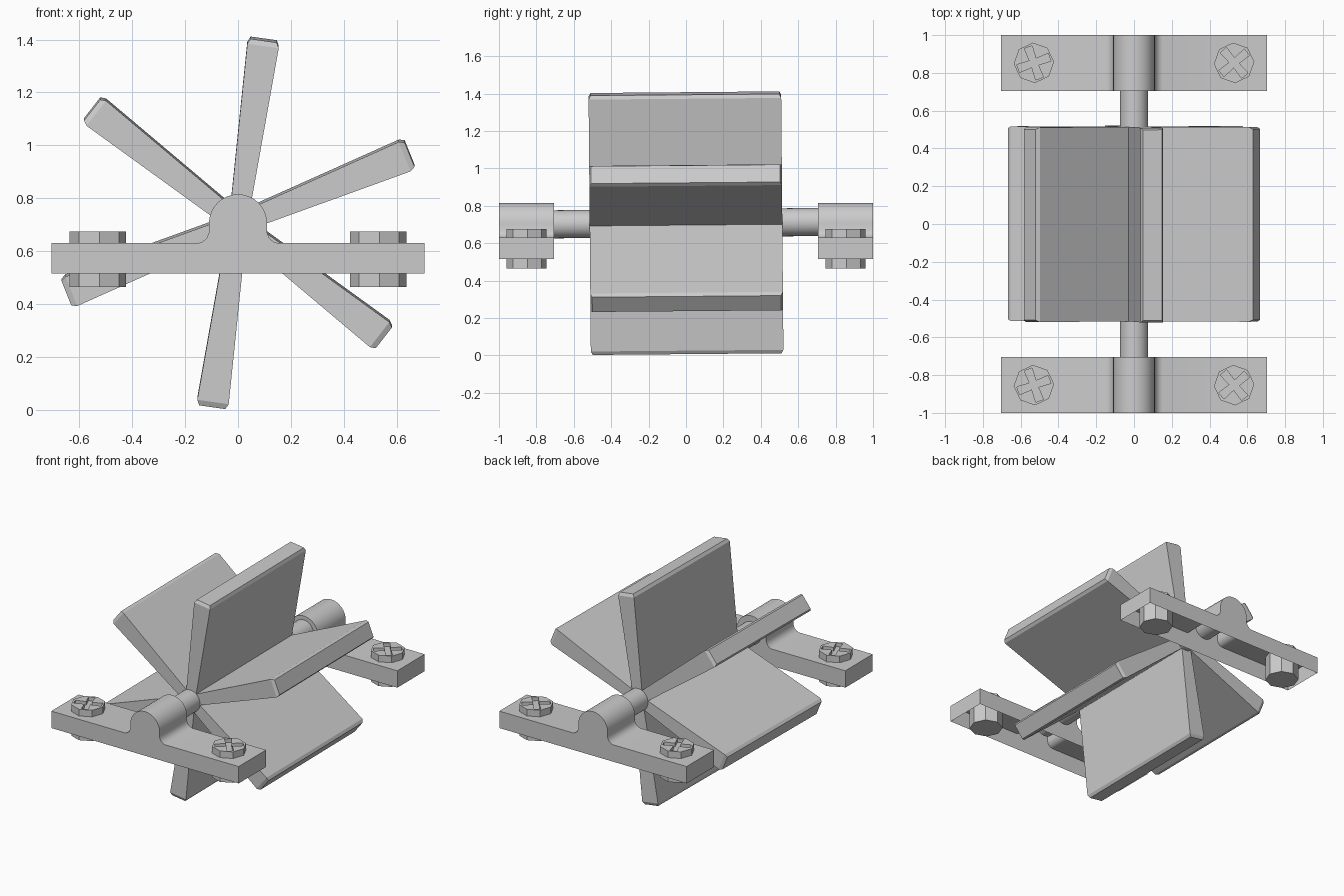
import bpy, bmesh
from math import radians, sin, cos, pi
from mathutils import Matrix

if "Cube" in bpy.data.objects:
    bpy.data.objects.remove(bpy.data.objects["Cube"])

HUB_Z = 0.707


def finish(bm, name, smooth=False, normals=True):
    if normals:
        bmesh.ops.recalc_face_normals(bm, faces=bm.faces)
    me = bpy.data.meshes.new(name)
    bm.to_mesh(me)
    bm.free()
    ob = bpy.data.objects.new(name, me)
    bpy.context.collection.objects.link(ob)
    if smooth:
        bpy.context.view_layer.objects.active = ob
        ob.select_set(True)
        bpy.ops.object.shade_smooth_by_angle(angle=radians(30))
        ob.select_set(False)
    return ob


# Rotor leans very slightly about x
LEAN = Matrix.Translation((0, 0, HUB_Z)) @ Matrix.Rotation(radians(0.5), 4, 'X')

# Paddle blades: flared slabs with a chamfered tip
for i in range(6):
    bm = bmesh.new()
    rings = []
    for r, hw, hy in ((0, .035, .515), (.68, .06, .515), (.70, .05, .505)):
        rings.append([bm.verts.new((r, y, z)) for y, z in
                      ((-hy, -hw), (hy, -hw), (hy, hw), (-hy, hw))])
    for a, b in zip(rings, rings[1:]):
        for k in range(4):
            bm.faces.new((a[k], a[k - 1], b[k - 1], b[k]))
    bm.faces.new(rings[0])
    bm.faces.new(rings[-1])
    blade = finish(bm, f"paddle_blade_{i + 1}")
    blade.matrix_world = LEAN @ Matrix.Rotation(-radians(22 + 60 * i), 4, 'Y')

# Axle
bm = bmesh.new()
bmesh.ops.create_cone(bm, cap_ends=True, segments=32, radius1=.075, radius2=.075,
                      depth=1.8, matrix=Matrix.Rotation(pi / 2, 4, 'X'))
finish(bm, "axle", smooth=True).matrix_world = LEAN

# Bearing mounts: strap with a rounded hump, open underneath
half = [(.705, .515), (.705, .63), (.15, .63), (.133, .636), (.118, .65), (.11, .67)]
arc = [(.11 * cos(t * pi / 16), .705 + .11 * sin(t * pi / 16)) for t in range(17)]
profile = half + arc + [(-x, z) for x, z in reversed(half)]
for side, y0, y1 in (("front", -1.0, -.705), ("back", .705, 1.0)):
    bm = bmesh.new()
    a = [bm.verts.new((x, y0, z)) for x, z in profile]
    b = [bm.verts.new((x, y1, z)) for x, z in profile]
    bm.faces.new(a[::-1])
    bm.faces.new(b)
    for k in range(len(a) - 1):
        bm.faces.new((a[k], a[k + 1], b[k + 1], b[k]))
    bm.normal_update()
    # right end must face +x
    end = next(f for f in bm.faces if abs(f.normal.x) > .9 and f.calc_center_median().x > .7)
    bmesh.ops.recalc_face_normals(bm, faces=bm.faces)
    if end.normal.x < 0:
        bmesh.ops.reverse_faces(bm, faces=bm.faces)
    finish(bm, f"{side}_bearing_mount", smooth=True, normals=False)

# Octagonal bolts with a recessed cross slot
for sx in (-1, 1):
    for sy in (-1, 1):
        spin = radians(20 if sx < 0 else 40)
        name = f"bolt_{'left' if sx < 0 else 'right'}_{'front' if sy < 0 else 'back'}"
        loc = Matrix.Translation((.53 * sx, .853 * sy, 0))
        bm = bmesh.new()
        bmesh.ops.create_cone(bm, cap_ends=True, segments=8, radius1=.107, radius2=.107,
                              depth=.21, matrix=Matrix.Translation((0, 0, .57))
                              @ Matrix.Rotation(radians(3), 4, 'Z'))
        bolt = finish(bm, name)
        bolt.matrix_world = loc
        # cross-shaped cutter
        bm = bmesh.new()
        w, l = .018, .088
        pts = []
        for q in range(4):
            c, s = cos(q * pi / 2 + spin), sin(q * pi / 2 + spin)
            pts += [(c * u - s * v, s * u + c * v) for u, v in ((w, -w), (l, -w * 1.2), (l, w * 1.2))]
        face = bm.faces.new([bm.verts.new((x, y, .65)) for x, y in pts])
        ext = bmesh.ops.extrude_face_region(bm, geom=[face])
        bmesh.ops.translate(bm, vec=(0, 0, .1),
                            verts=[v for v in ext["geom"] if isinstance(v, bmesh.types.BMVert)])
        cutter = finish(bm, name + "_slot_cutter")
        cutter.matrix_world = loc
        cutter.hide_render = True
        cutter.hide_set(True)
        mod = bolt.modifiers.new("slot", 'BOOLEAN')
        mod.operation = 'DIFFERENCE'
        mod.solver = 'EXACT'
        mod.object = cutter
